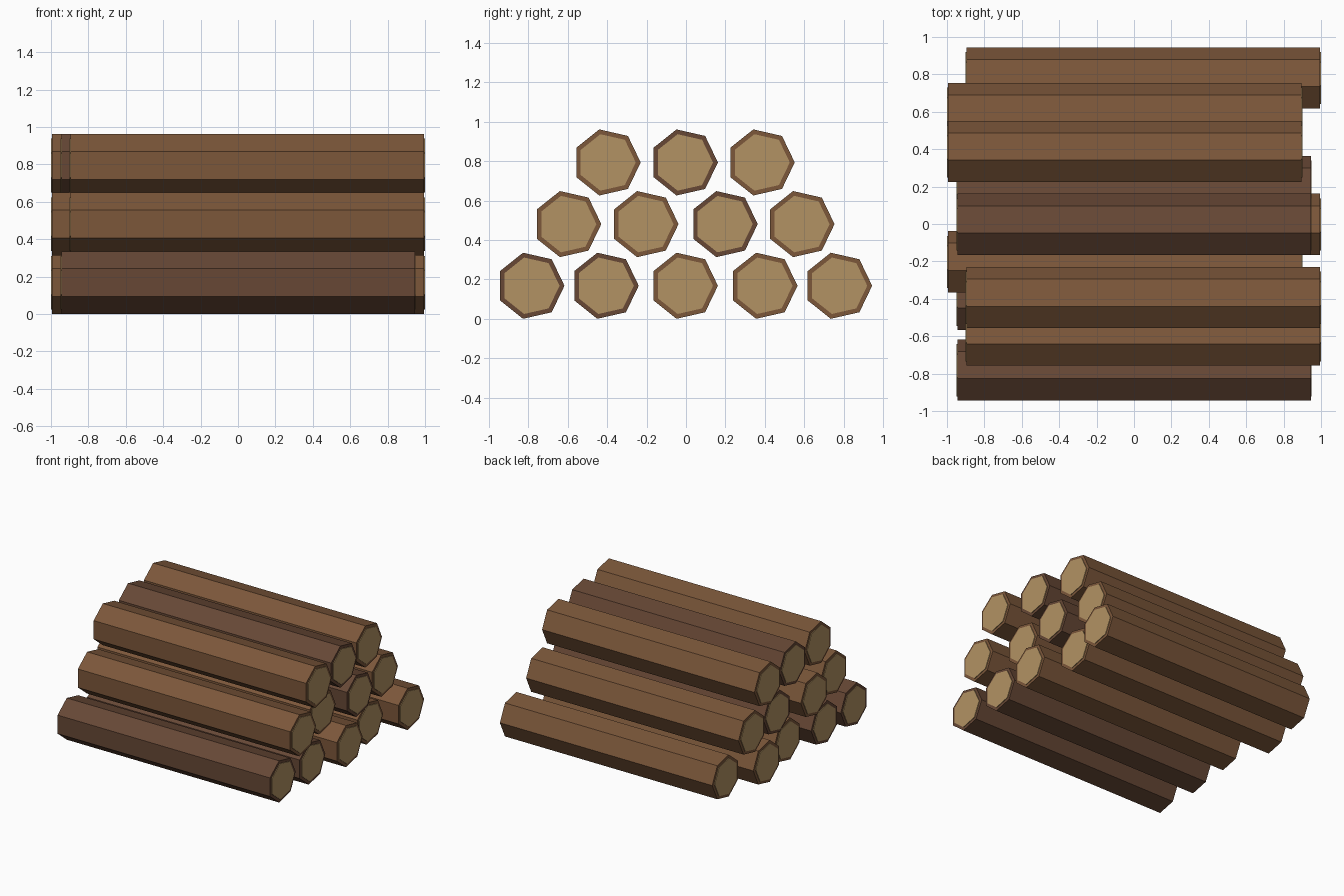
import bpy
from math import pi

if "Cube" in bpy.data.objects:
    bpy.data.objects.remove(bpy.data.objects["Cube"])

SIDES = 7
R_BARK, R_CUT = 0.172, 0.147
HALF = 0.945          # half length of the bark body
CUT = 0.005           # how far the pale cut face stands out


def material(name, rgb):
    m = bpy.data.materials.new(name)
    m.diffuse_color = (*rgb, 1)
    m.use_nodes = True
    m.node_tree.nodes["Principled BSDF"].inputs["Base Color"].default_value = m.diffuse_color
    return m


light_bark = material("light_bark", (0.20, 0.095, 0.042))
dark_bark = material("dark_bark", (0.135, 0.064, 0.036))
cut_wood = material("cut_wood", (0.45, 0.29, 0.125))


def prism(name, radius, length, loc, mat):
    """Heptagonal prism along x with one corner pointing to +y."""
    bpy.ops.mesh.primitive_cylinder_add(vertices=SIDES, radius=radius, depth=length,
                                        location=loc, rotation=(0, pi / 2, 0))
    ob = bpy.context.object
    ob.name = name
    ob.data.materials.append(mat)
    return ob


# Rows of the stack: height, then (y, lengthwise shift) for each log
S = 0.05
rows = [
    ("bottom", 0.168, [(-0.789, 0), (-0.412, 0), (-0.01, S), (0.394, -S), (0.773, S)]),
    ("middle", 0.481, [(-0.602, S), (-0.21, -S), (0.192, 0), (0.582, -S)]),
    ("top", 0.794, [(-0.402, S), (-0.01, 0), (0.38, -S)]),
]

for row, z, logs in rows:
    for i, (y, x) in enumerate(logs, 1):
        # Bark body; the unshifted logs are the darker ones
        prism(f"{row}_log_{i}", R_BARK, 2 * HALF, (x, y, z),
              light_bark if x else dark_bark)
        # Pale cut faces on both ends
        for side, s in (("left", -1), ("right", 1)):
            prism(f"{row}_log_{i}_{side}_cut", R_CUT, 2 * CUT,
                  (x + s * HALF, y, z), cut_wood)
